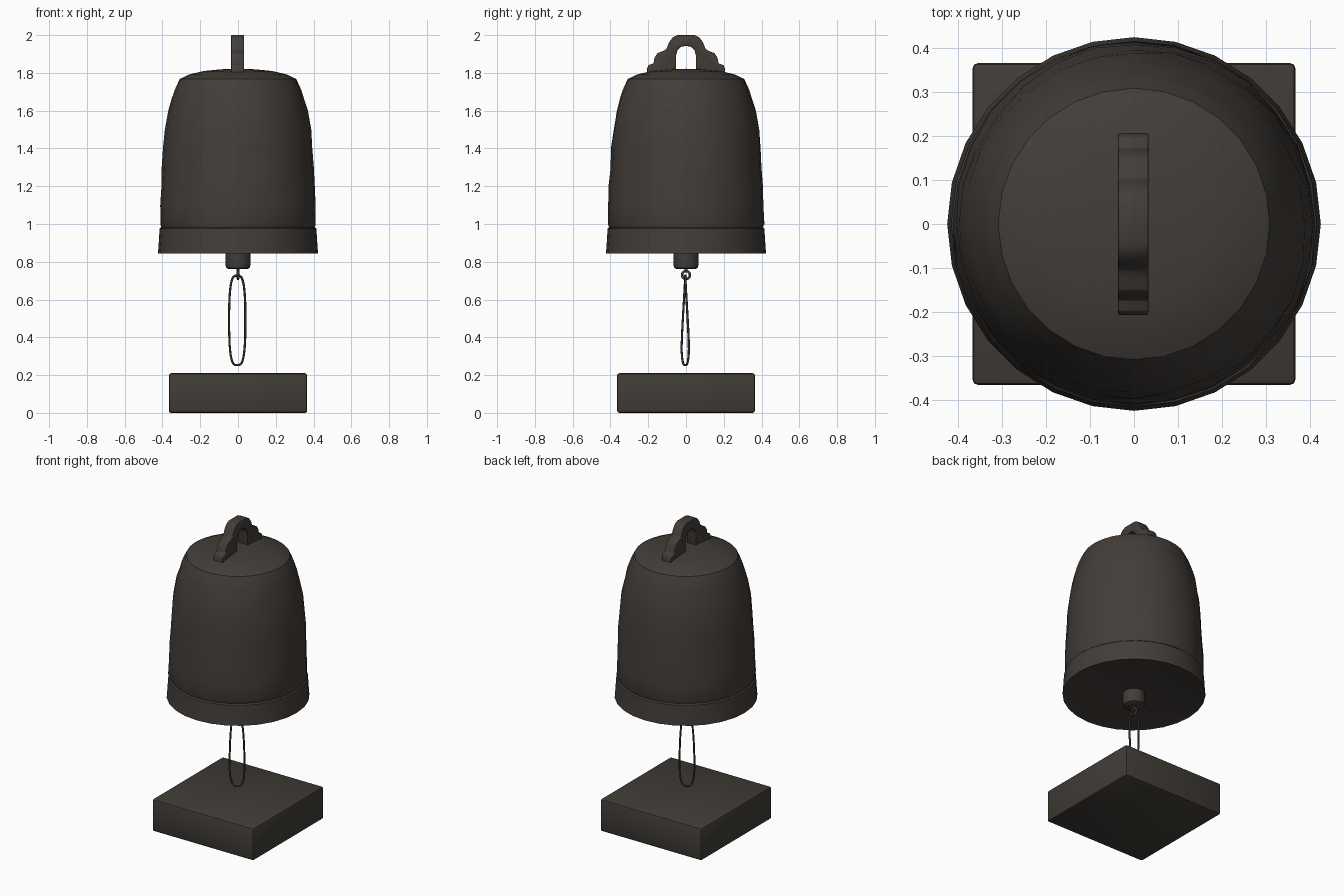
import bpy, bmesh, math, random

if "Cube" in bpy.data.objects:
    bpy.data.objects.remove(bpy.data.objects["Cube"])

random.seed(4)


def material(name, rgb):
    m = bpy.data.materials.new(name)
    m.diffuse_color = (*rgb, 1.0)
    m.use_nodes = True
    m.node_tree.nodes["Principled BSDF"].inputs["Base Color"].default_value = m.diffuse_color
    return m


bronze = material("dark_bronze", (0.056, 0.047, 0.040))
stone = material("dark_stone", (0.052, 0.046, 0.038))
cord = material("dark_cord", (0.040, 0.035, 0.030))


def finish(name, bm, mat, bevel=0.0, angle=35):
    bmesh.ops.recalc_face_normals(bm, faces=bm.faces)
    me = bpy.data.meshes.new(name)
    bm.to_mesh(me)
    bm.free()
    ob = bpy.data.objects.new(name, me)
    bpy.context.collection.objects.link(ob)
    me.materials.append(mat)
    bpy.ops.object.select_all(action='DESELECT')
    ob.select_set(True)
    bpy.context.view_layer.objects.active = ob
    if bevel:
        mod = ob.modifiers.new("bevel", 'BEVEL')
        mod.width, mod.segments = bevel, 2
        bpy.ops.object.modifier_apply(modifier=mod.name)
    bpy.ops.object.shade_smooth_by_angle(angle=math.radians(angle))
    return ob


def lathe(name, profile, sides, mat, angle=35, wobble=None):
    """Turn an (r, z) profile about z; r = 0 ends become poles."""
    bm = bmesh.new()
    rings = []
    for r, z in profile:
        if r == 0:
            rings.append([bm.verts.new((0, 0, z))] * sides)
            continue
        ring = []
        for i in range(sides):
            a = 2 * math.pi * i / sides
            rr = r + (random.uniform(-wobble[2], wobble[2]) if wobble and wobble[0] < z < wobble[1] else 0)
            ring.append(bm.verts.new((rr * math.cos(a), rr * math.sin(a), z)))
        rings.append(ring)
    for lo, hi in zip(rings, rings[1:]):
        for i in range(sides):
            j = (i + 1) % sides
            quad = [lo[i], lo[j], hi[j], hi[i]]
            bm.faces.new(list(dict.fromkeys(quad)))
    return finish(name, bm, mat, angle=angle)


# Bell body: closed underside, rim band, slightly battered wall, domed crown
lathe("bell_body", [
    (0, 0.85), (0.41, 0.85), (0.424, 0.845), (0.421, 0.88), (0.415, 0.975),
    (0.407, 0.982), (0.413, 1.0), (0.411, 1.10), (0.407, 1.20), (0.402, 1.30),
    (0.395, 1.40), (0.385, 1.50), (0.367, 1.60), (0.350, 1.66), (0.338, 1.70),
    (0.330, 1.722), (0.308, 1.768), (0.255, 1.793), (0.18, 1.81), (0.09, 1.819), (0, 1.822)],
    28, bronze, wobble=(0.99, 1.67, 0.0035))

# Clapper end under the bell
lathe("clapper", [(0, 0.762), (0.05, 0.762), (0.062, 0.768), (0.067, 0.785),
                  (0.067, 0.86), (0, 0.86)], 20, bronze, angle=45)

# Stepped crown handle, mirrored profile in the y-z plane
outer = [(0.206, 1.77), (0.206, 1.825), (0.198, 1.842), (0.172, 1.85), (0.167, 1.88),
         (0.150, 1.905), (0.120, 1.916), (0.103, 1.928), (0.090, 1.962),
         (0.070, 1.988), (0.045, 2.0)]
inner = [(0.053, 1.77), (0.053, 1.89), (0.046, 1.918), (0.028, 1.938), (0.0, 1.943)]
outline = [(-y, z) for y, z in outer] + outer[::-1] + inner + [(-y, z) for y, z in inner[-2::-1]]
bm = bmesh.new()
face = bm.faces.new([bm.verts.new((-0.036, y, z)) for y, z in outline])
ext = bmesh.ops.extrude_face_region(bm, geom=[face])
for v in ext["geom"]:
    if isinstance(v, bmesh.types.BMVert):
        v.co.x = 0.033
finish("crown_handle", bm, bronze, bevel=0.004, angle=40)


def tube(name, points, radius, mat, cyclic=True):
    cu = bpy.data.curves.new(name, 'CURVE')
    cu.dimensions = '3D'
    cu.bevel_depth, cu.bevel_resolution = radius, 2
    cu.use_fill_caps = True
    sp = cu.splines.new('POLY')
    sp.points.add(len(points) - 1)
    for p, co in zip(sp.points, points):
        p.co = (*co, 1)
    sp.use_cyclic_u = cyclic
    ob = bpy.data.objects.new(name, cu)
    bpy.context.collection.objects.link(ob)
    cu.materials.append(mat)
    bpy.ops.object.select_all(action='DESELECT')
    ob.select_set(True)
    bpy.context.view_layer.objects.active = ob
    bpy.ops.object.convert(target='MESH')
    bpy.ops.object.shade_smooth()


# Small eye and stem below the clapper
circle = [2 * math.pi * i / 20 for i in range(20)]
tube("clapper_eye", [(0, 0.021 * math.cos(a), 0.730 + 0.021 * math.sin(a)) for a in circle],
     0.007, bronze)
tube("eye_stem", [(0, 0, 0.75), (0, 0, 0.775)], 0.008, bronze, cyclic=False)

# Hanging cord loop: a long rounded loop that twists open towards the bottom
loop = []
for i in range(56):
    a = 2 * math.pi * i / 56
    c, s = math.cos(a), math.sin(a)
    x = 0.043 * math.copysign(abs(c) ** 0.6, c)
    z = 0.49 + 0.237 * math.copysign(abs(s) ** 0.75, s)
    y = x / 0.043 * 0.022 * min(1, (0.727 - z) / 0.40)
    loop.append((x - 0.004, y - 0.004, z))
tube("cord_loop", loop, 0.006, cord)

# Square base block
bm = bmesh.new()
bmesh.ops.create_cube(bm, size=1)
for v in bm.verts:
    v.co.x *= 0.733
    v.co.y *= 0.73
    v.co.z = v.co.z * 0.21 + 0.105
finish("base_block", bm, stone, bevel=0.012, angle=40)
